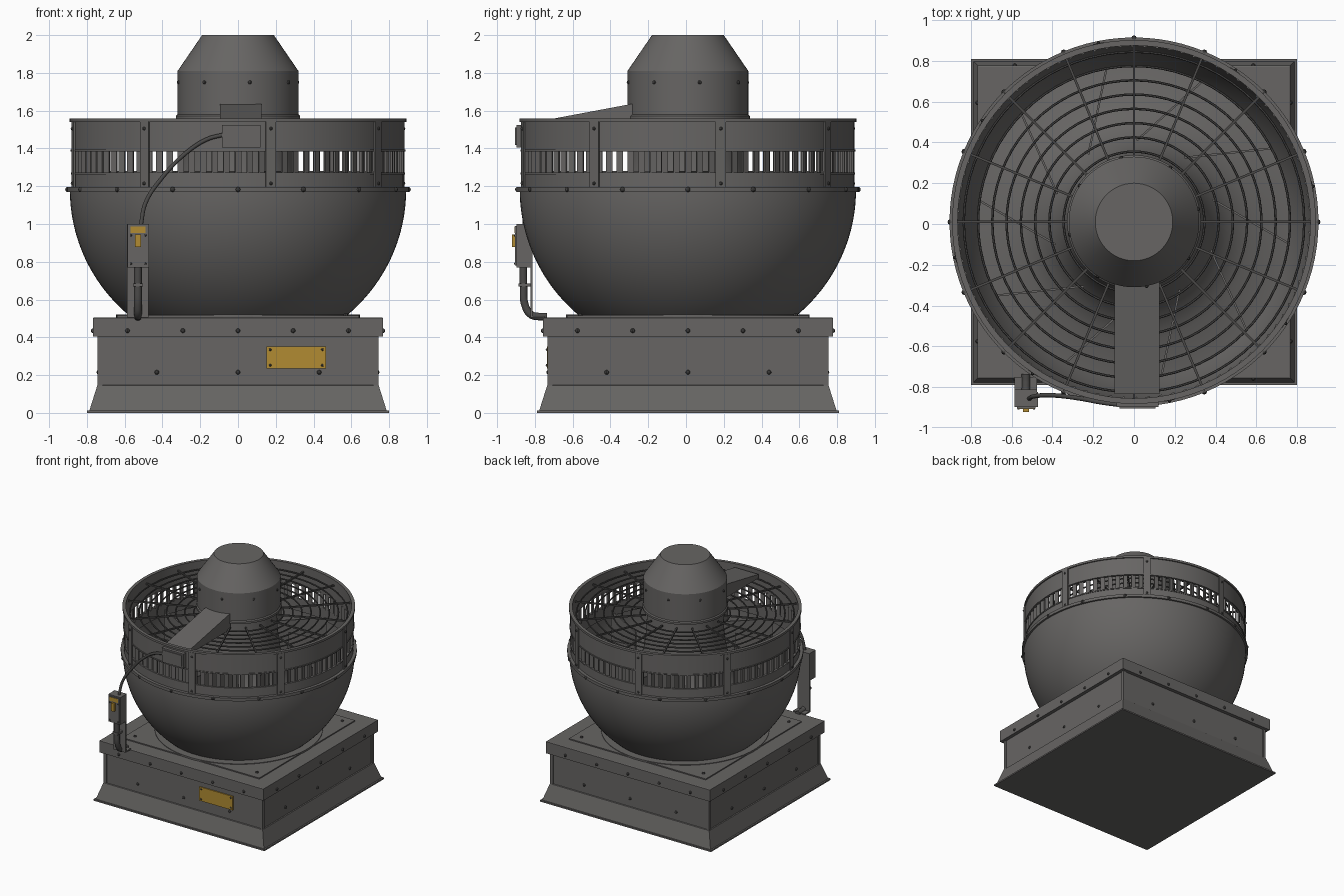
import bpy, bmesh, math
from mathutils import Matrix, Vector

if "Cube" in bpy.data.objects:
    bpy.data.objects.remove(bpy.data.objects["Cube"])

YC = 0.01  # fan axis and base sit slightly behind the origin


def material(name, rgb):
    m = bpy.data.materials.new(name)
    m.diffuse_color = (*rgb, 1)
    m.use_nodes = True
    m.node_tree.nodes["Principled BSDF"].inputs["Base Color"].default_value = m.diffuse_color
    return m


GRAY = material("gray metal", (0.135, 0.13, 0.126))
DARK = material("dark metal", (0.07, 0.068, 0.066))
YELLOW = material("yellow", (0.44, 0.26, 0.032))


def finish(bm, name, mat, smooth=False):
    bmesh.ops.remove_doubles(bm, verts=bm.verts, dist=1e-5)
    bmesh.ops.recalc_face_normals(bm, faces=bm.faces)
    me = bpy.data.meshes.new(name)
    bm.to_mesh(me)
    bm.free()
    ob = bpy.data.objects.new(name, me)
    bpy.context.collection.objects.link(ob)
    me.materials.append(mat)
    if smooth:
        bpy.context.view_layer.objects.active = ob
        ob.select_set(True)
        bpy.ops.object.shade_smooth_by_angle(angle=math.radians(30))
        ob.select_set(False)
    return ob


def revolve(bm, prof, n=96, closed=True, off=0.0):
    rows = []
    for i in range(n):
        a = off + 2 * math.pi * i / n
        rows.append([bm.verts.new((r * math.cos(a), YC + r * math.sin(a), z)) for r, z in prof])
    m = len(prof)
    for i in range(n):
        p, q = rows[i], rows[(i + 1) % n]
        for j in range(m if closed else m - 1):
            k = (j + 1) % m
            bm.faces.new((p[j], q[j], q[k], p[k]))


def lathe(name, prof, mat=GRAY, closed=True, n=96):
    bm = bmesh.new()
    revolve(bm, prof, n, closed)
    return finish(bm, name, mat, True)


def square(name, prof, mat=GRAY):
    """Square loft through (half width, z) pairs."""
    bm = bmesh.new()
    revolve(bm, [(h * math.sqrt(2), z) for h, z in prof], 4, False, math.pi / 4)
    return finish(bm, name, mat)


def boxes(name, items, mat=GRAY):
    """Items are (centre, size, rotation about z)."""
    bm = bmesh.new()
    for c, s, a in items:
        bmesh.ops.create_cube(bm, size=1, matrix=Matrix.Translation(c) @ Matrix.Rotation(a, 4, 'Z')
                              @ Matrix.Diagonal((*s, 1)))
    return finish(bm, name, mat)


def box(name, x, y, z, mat=GRAY):
    lo, hi = zip(x, y, z)
    return boxes(name, [([(p + q) / 2 for p, q in zip(lo, hi)], [q - p for p, q in zip(lo, hi)], 0)], mat)


def bolts(name, points, r=0.012, mat=DARK):
    bm = bmesh.new()
    for p in points:
        bmesh.ops.create_uvsphere(bm, u_segments=8, v_segments=6, radius=r, matrix=Matrix.Translation(p))
    return finish(bm, name, mat, True)


def polar(r, a, z):
    """Angle measured from the front towards +x."""
    return Vector((r * math.sin(a), YC - r * math.cos(a), z))


def tube(name, pts, r, mat):
    cu = bpy.data.curves.new(name, 'CURVE')
    cu.dimensions = '3D'
    cu.bevel_depth, cu.bevel_resolution, cu.use_fill_caps = r, 3, True
    sp = cu.splines.new('BEZIER')
    sp.bezier_points.add(len(pts) - 1)
    for b, p in zip(sp.bezier_points, pts):
        b.co = p
        b.handle_left_type = b.handle_right_type = 'AUTO'
    ob = bpy.data.objects.new(name, cu)
    bpy.context.collection.objects.link(ob)
    cu.materials.append(mat)


def turn(n, start=0.0):
    return [math.radians(start + 360 * i / n) for i in range(n)]


# Roof curb: flared skirt, box, corner posts, cap and mounting plate
square("curb_base", [(0, 0), (0.8, 0), (0.8, 0.012), (0.787, 0.012), (0.745, 0.145), (0.737, 0.148),
                     (0.737, 0.42), (0, 0.42)])
boxes("corner_posts", [((sx * 0.731, YC + sy * 0.731, 0.275), (0.026, 0.026, 0.27), 0)
                       for sx in (-1, 1) for sy in (-1, 1)])
square("curb_cap", [(0, 0.405), (0.767, 0.405), (0.767, 0.503), (0.76, 0.506), (0, 0.506)])
square("mounting_plate", [(0, 0.5), (0.64, 0.5), (0.64, 0.515), (0, 0.515)])
side = []
for a in turn(4):
    rot = Matrix.Rotation(a, 3, 'Z')
    side += [rot @ Vector((x, -0.767, 0.435)) for x in (-0.585, -0.292, 0, 0.292, 0.585)]
    side += [rot @ Vector((x, -0.737, 0.215)) for x in (-0.43, 0, 0.43)]
    side.append(rot @ Vector((0.57, 0.57, 0.517)))
bolts("curb_bolts", [p + Vector((0, YC, 0)) for p in side])

# Nameplate on the front
box("nameplate", (0.152, 0.465), (-0.736, -0.727), (0.235, 0.352), YELLOW)
bolts("nameplate_screws", [(x, -0.736, z) for x in (0.17, 0.447) for z in (0.252, 0.335)], 0.007)

# Bowl shell with foot ring and bolted rim
outer = [(0.89 * math.cos(t), 1.18 - 0.872 * math.sin(t))
         for t in [math.asin(0.764) * (1 - i / 24) for i in range(25)]]
inner = [(r - 0.015, z + 0.004) for r, z in reversed(outer)]
lathe("bowl", outer + inner)
lathe("bowl_foot_ring", [(0.3, 0.505), (0.645, 0.505), (0.645, 0.52), (0.3, 0.52)])
lathe("bowl_rim", [(0.865, 1.17), (0.905, 1.17), (0.905, 1.195), (0.865, 1.195)])
bolts("rim_bolts", [polar(0.901, a, 1.183) for a in turn(16)], 0.014)

# Slotted ring: two bands, vertical slats, straps
lathe("lower_band", [(0.865, 1.19), (0.88, 1.19), (0.88, 1.262), (0.885, 1.262), (0.885, 1.272), (0.865, 1.272)])
lathe("upper_band", [(0.865, 1.385), (0.887, 1.385), (0.887, 1.395), (0.882, 1.395), (0.882, 1.54),
                     (0.892, 1.54), (0.892, 1.558), (0.865, 1.558)])
boxes("slats", [(polar(0.868, a, 1.33), (0.034, 0.012, 0.13), a + 0.35) for a in turn(88)])
straps = turn(8, 11.25)
boxes("straps", [(polar(0.889, a, 1.367), (0.056, 0.01, 0.35), a) for a in straps])
bolts("strap_bolts", [polar(0.894, a, z) for a in straps for z in (1.215, 1.505)], 0.009)

# Impeller: trumpet hub and ten slanted blades
lathe("impeller_hub", [(0.29, 1.56), (0.3, 1.35), (0.32, 1.2), (0.37, 1.04), (0.46, 0.92), (0.58, 0.85),
                       (0.76, 0.82), (0.76, 0.81), (0, 0.81)], closed=False)
blades = []
for k in range(10):
    p = polar(0.40, math.radians(106 + 36 * k), 1.06)
    q = polar(0.77, math.radians(82 + 36 * k), 1.06)
    d = q - p
    blades.append(((p + q) / 2, (d.length, 0.01, 0.44), math.atan2(d.y, d.x)))
boxes("blades", blades)

# Wire guard: rings and spokes
bm = bmesh.new()
for i in range(8):
    R = 0.345 + 0.07 * i
    revolve(bm, [(R + 0.006 * math.cos(t), 1.5 + 0.006 * math.sin(t)) for t in turn(6)], 72)
finish(bm, "guard_rings", DARK, True)
boxes("guard_spokes", [(polar(0.59, a, 1.512), (0.012, 0.57, 0.012), a) for a in turn(16)], DARK)

# Motor hood
lathe("motor_hood", [(0, 1.555), (0.328, 1.555), (0.328, 1.572), (0.32, 1.58), (0.32, 1.81),
                     (0.19, 2.0), (0, 2.0)], closed=False)
bolts("hood_bolts", [polar(0.32, a, 1.75) for a in straps], 0.01)

# Sloped cable duct from hood to ring
bm = bmesh.new()
sect = [(-0.28, 1.5), (-0.28, 1.637), (-0.835, 1.533), (-0.835, 1.5)]
L, R = [[bm.verts.new((x, y, z)) for y, z in sect] for x in (-0.095, 0.125)]
bm.faces.new(L)
bm.faces.new(R)
for i in range(4):
    j = (i + 1) % 4
    bm.faces.new((L[i], L[j], R[j], R[i]))
finish(bm, "cable_duct", GRAY)

# Terminal box and cable
box("terminal_box", (-0.085, 0.12), (-0.897, -0.86), (1.405, 1.525))
box("terminal_box_lid", (-0.07, 0.105), (-0.904, -0.897), (1.418, 1.512))
tube("cable", [(-0.08, -0.886, 1.472), (-0.16, -0.875, 1.45), (-0.27, -0.855, 1.38), (-0.41, -0.84, 1.235),
               (-0.49, -0.845, 1.11), (-0.515, -0.857, 0.99)], 0.011, DARK)

# Isolator switch on its bracket
box("switch_bracket", (-0.587, -0.475), (-0.823, -0.813), (0.506, 1.0))
box("switch_bracket_foot", (-0.587, -0.475), (-0.823, -0.75), (0.504, 0.514))
box("switch_box", (-0.585, -0.472), (-0.898, -0.823), (0.77, 1.0))
box("switch_lid", (-0.575, -0.482), (-0.905, -0.898), (0.78, 0.99))
box("switch_label", (-0.568, -0.489), (-0.908, -0.904), (0.953, 0.986), YELLOW)
box("switch_knob", (-0.545, -0.514), (-0.922, -0.904), (0.878, 0.945), YELLOW)
bolts("switch_screws", [(x, -0.905, z) for x in (-0.567, -0.49) for z in (0.79, 0.94)], 0.006)

# Conduit bending down to the cap
tube("conduit", [(-0.53, -0.862, 0.78), (-0.53, -0.86, 0.67), (-0.53, -0.852, 0.57), (-0.53, -0.82, 0.52),
                 (-0.53, -0.78, 0.51), (-0.53, -0.735, 0.51)], 0.021, DARK)
box("conduit_clip", (-0.556, -0.504), (-0.886, -0.823), (0.668, 0.684))
